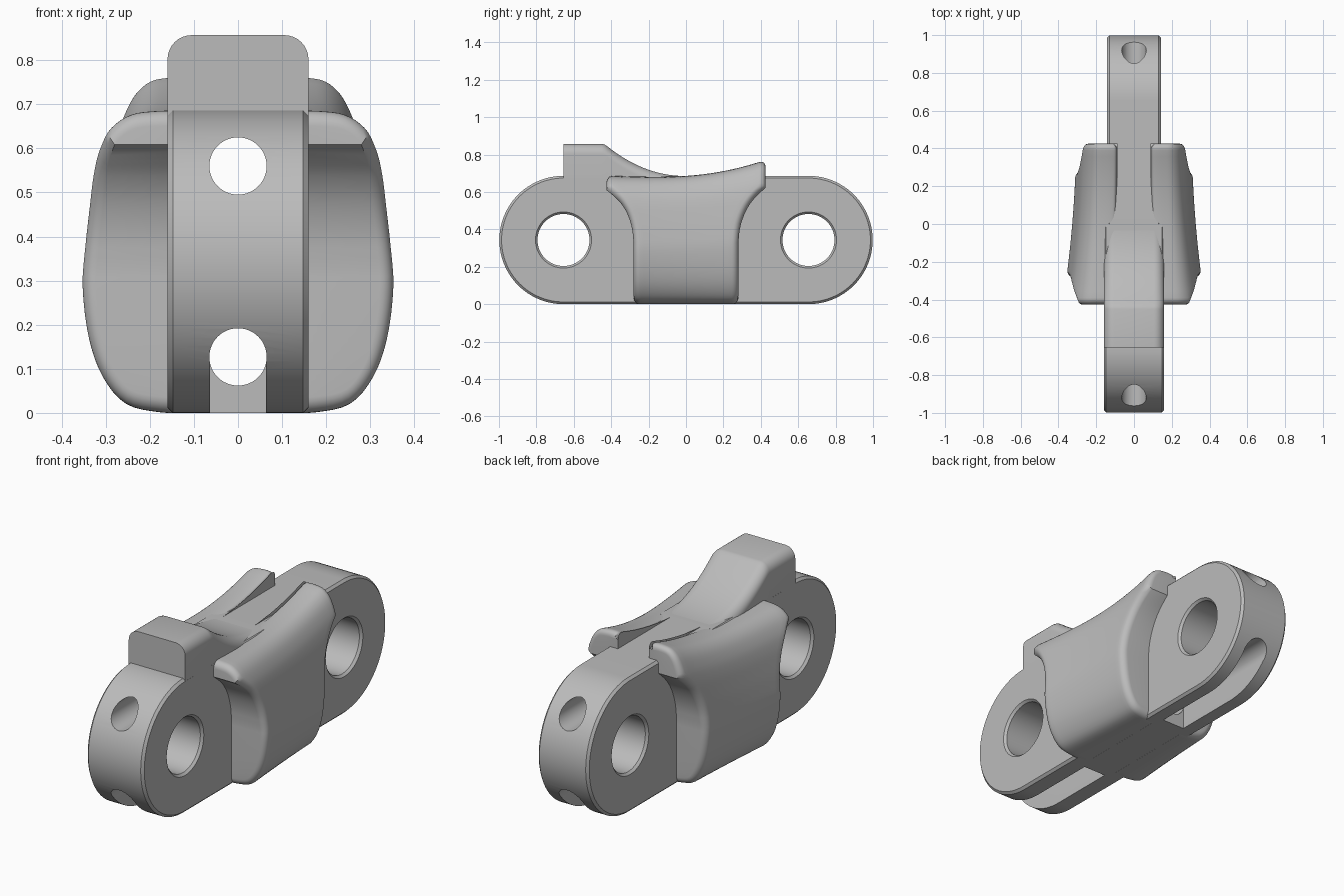
import bpy, bmesh, math
from mathutils import Vector

if "Cube" in bpy.data.objects:
    bpy.data.objects.remove(bpy.data.objects["Cube"], do_unlink=True)

grey = bpy.data.materials.new("plain_grey")
grey.use_nodes = True
COLOUR = (0.5, 0.5, 0.5, 1)
grey.diffuse_color = COLOUR
grey.node_tree.nodes["Principled BSDF"].inputs["Base Color"].default_value = COLOUR

R = 0.343          # end radius, also the pin height
PIN_Y = 0.655      # pin distance from the middle
CLEAR = 0.373      # clearance radius around a neighbouring link
SLOT_Z, TOP_Z, BORE = 0.127, 0.56, 0.065


def finish(bm, name):
    bmesh.ops.recalc_face_normals(bm, faces=bm.faces)
    mesh = bpy.data.meshes.new(name)
    bm.to_mesh(mesh)
    bm.free()
    obj = bpy.data.objects.new(name, mesh)
    bpy.context.collection.objects.link(obj)
    mesh.materials.append(grey)
    return obj


def select(obj):
    bpy.ops.object.select_all(action='DESELECT')
    obj.select_set(True)
    bpy.context.view_layer.objects.active = obj


def smooth(obj, angle=35):
    select(obj)
    bpy.ops.object.shade_smooth_by_angle(angle=math.radians(angle))


def loft(rings, name):
    """Skin a list of closed rings and cap both ends."""
    bm = bmesh.new()
    rows = [[bm.verts.new(p) for p in ring] for ring in rings]
    n = len(rows[0])
    for a, b in zip(rows, rows[1:]):
        for i in range(n):
            j = (i + 1) % n
            bm.faces.new((a[i], a[j], b[j], b[i]))
    bm.faces.new(rows[0])
    bm.faces.new(rows[-1])
    return finish(bm, name)


def circle(r, n=64):
    return [(r * math.cos(2 * math.pi * i / n), r * math.sin(2 * math.pi * i / n)) for i in range(n)]


def cut(obj, cutter):
    cutter.hide_render = True
    select(obj)
    mod = obj.modifiers.new("cut", 'BOOLEAN')
    mod.operation, mod.solver, mod.object = 'DIFFERENCE', 'EXACT', cutter
    bpy.ops.object.modifier_apply(modifier=mod.name)
    bpy.data.objects.remove(cutter, do_unlink=True)


# Link halves: rounded end, pin hole, two long bores and an open slot
def link_half(side, half_width, name):
    def outline(inset):
        r = R - inset
        arc = [math.radians(-90 + 180 * i / 48) for i in range(49)]
        pts = [(0, R - r)] + [(PIN_Y + r * math.cos(a), R + r * math.sin(a)) for a in arc] + [(0, R + r)]
        return [(side * y, z) for y, z in pts]
    w, c = half_width, 0.012
    half = loft([[(x, y, z) for y, z in outline(i)]
                 for x, i in ((-w, c), (-w + c, 0), (w - c, 0), (w, c))], name)
    hole = [(-w - .02, .17), (-w, .15), (-w + c, .139), (w - c, .139), (w, .15), (w + .02, .17)]
    cut(half, loft([[(x, side * PIN_Y + a, R + b) for a, b in circle(r)] for x, r in hole], "pin_cutter"))
    for z in (TOP_Z, SLOT_Z):
        cut(half, loft([[(a, y, z + b) for a, b in circle(BORE, 48)] for y in (-1.2, 1.2)], "bore_cutter"))
    s = BORE - 0.001
    cut(half, loft([[(-s, side * y, -.1), (s, side * y, -.1), (s, side * y, SLOT_Z), (-s, side * y, SLOT_Z)]
                    for y in (.3, 1.2)], "slot_cutter"))
    smooth(half)


link_half(-1, 0.16, "front_link_half")
link_half(1, 0.143, "back_link_half")


# Raised tooth on top, sweeping down towards the middle
def tooth_ring(y, top, w=0.1599, r=0.055):
    ring = [(-w, y, .628), (w, y, .628)]
    for cx, start in ((w - r, 0), (r - w, 90)):
        for i in range(9):
            a = math.radians(start + 90 * i / 8)
            ring.append((cx + r * math.cos(a), y, top - r + r * math.sin(a)))
    return ring


path = [(-.655, .857), (-.45, .857), (-.435, .853), (-.42, .843)]
path += [(-.42 + .42 * t, .685 + .158 * (1 - t) ** 2.1) for t in (i / 16 for i in range(1, 17))]
smooth(loft([tooth_ring(y, z) for y, z in path], "top_tooth"))


# Side wings: a bulging section lofted between two clearance curves
def top_height(y):
    return 0.68 + 0.085 * max(0, (y + .15) / .56) ** 2.2 + 0.08 * max(0, -y - .15) ** 2


def half_length(z):
    if z <= R:
        return 0.28
    d = min(z - R, CLEAR)
    return min(0.425, PIN_Y - math.sqrt(CLEAR ** 2 - d ** 2))


def spline(points, steps=4):
    """Catmull-Rom curve through the points."""
    p = [Vector(q) for q in points]
    p = [2 * p[0] - p[1]] + p + [2 * p[-1] - p[-2]]
    out = []
    for a, b, c, d in zip(p, p[1:], p[2:], p[3:]):
        for i in range(steps):
            t = i / steps
            out.append(.5 * (2 * b + (c - a) * t + (2 * a - 5 * b + 4 * c - d) * t * t
                             + (3 * b - a - 3 * c + d) * t ** 3))
    return out + [p[-2]]


section = spline([(.3, 0), (.5, .002), (.72, .03), (.87, .12), (.96, .25), (1, .42), (.98, .56),
                  (.945, .69), (.91, .79), (.86, .87), (.77, .945), (.65, .988), (.5, 1), (.36, 1),
                  (.31, .99), (.29, .965)])
normals = []
for k in range(len(section)):
    t = section[min(k + 1, len(section) - 1)] - section[max(k - 1, 0)]
    normals.append(Vector((t.y, -t.x)).normalized())
ROUND = 0.035
rows = [(-1, math.radians(a)) for a in range(90, 0, -15)]
rows += [(s / 12, 0) for s in range(-12, 13)]
rows += [(1, math.radians(a)) for a in range(15, 91, 15)]


def wing_point(k, s, angle, side):
    (px, pz), n = section[k], normals[k]
    y = 0
    for _ in range(12):
        reach = half_length(pz * top_height(y)) - ROUND + ROUND * math.sin(angle)
        y = s * reach
    inset = ROUND * (1 - math.cos(angle))
    w = 0.327 - 0.084 * y + 0.08 * y * y
    x = max(0.09, px * w - inset * n.x)
    return (side * x, y, pz * top_height(y) - inset * n.y)


def wing(side, name):
    bm = bmesh.new()
    grid = []
    for s, a in rows:
        pts = [wing_point(k, s, a, side) for k in range(len(section))]
        grid.append([bm.verts.new(p) for p in pts])
    inner = [[bm.verts.new((side * .088, v.co.y, v.co.z)) for v in row] for row in grid]
    for layer in (grid, inner):
        for a, b in zip(layer, layer[1:]):
            for i in range(len(a) - 1):
                bm.faces.new((a[i], a[i + 1], b[i + 1], b[i]))
    # close the front and back ends, then the bottom and top edges
    for end in (0, -1):
        a, b = grid[end], inner[end]
        for i in range(len(a) - 1):
            bm.faces.new((a[i], a[i + 1], b[i + 1], b[i]))
        for r in range(len(rows) - 1):
            bm.faces.new((grid[r][end], grid[r + 1][end], inner[r + 1][end], inner[r][end]))
    smooth(finish(bm, name), 40)


wing(1, "left_wing")
wing(-1, "right_wing")
